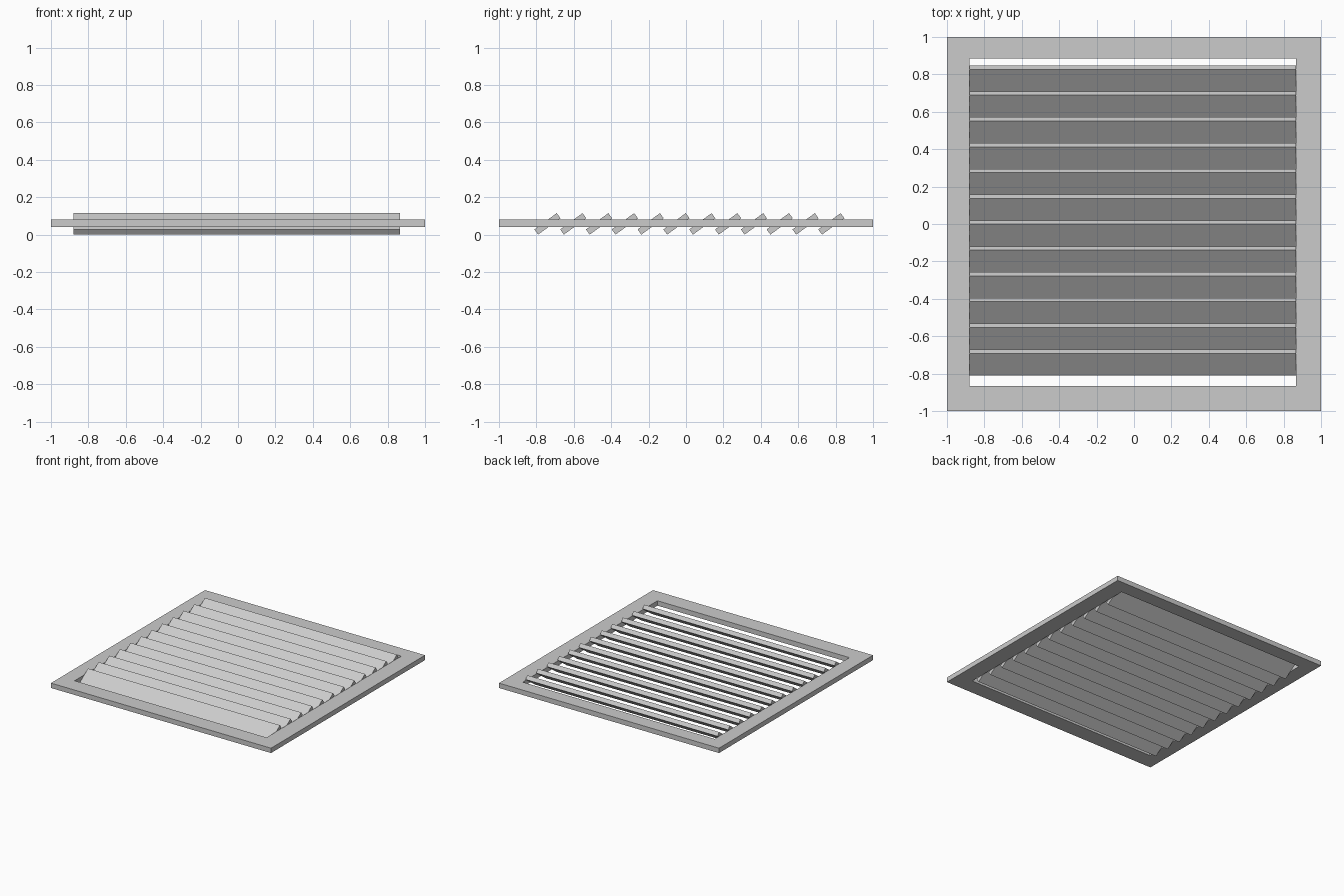
import bpy, bmesh, math

if "Cube" in bpy.data.objects:
    bpy.data.objects.remove(bpy.data.objects["Cube"])

def extrude_mesh(name, bm):
    bmesh.ops.recalc_face_normals(bm, faces=bm.faces)
    me = bpy.data.meshes.new(name)
    bm.to_mesh(me)
    bm.free()
    ob = bpy.data.objects.new(name, me)
    bpy.context.collection.objects.link(ob)
    return ob

# Flat rectangular frame with an open middle
Z0, Z1 = 0.04, 0.08
X0, X1, Y0, Y1 = -0.88, 0.865, -0.865, 0.885
outer = [(-1, -1), (1, -1), (1, 1), (-1, 1)]
inner = [(X0, Y0), (X1, Y0), (X1, Y1), (X0, Y1)]
bm = bmesh.new()
rings = [[bm.verts.new((x, y, z)) for x, y in loop]
         for loop, z in ((outer, Z0), (outer, Z1), (inner, Z1), (inner, Z0))]
for k in range(4):
    a, b = rings[k], rings[(k + 1) % 4]
    for i in range(4):
        j = (i + 1) % 4
        bm.faces.new((a[i], a[j], b[j], b[i]))
extrude_mesh("frame", bm)

# Twelve tilted slats, low edge towards the front
COUNT, PITCH, FIRST_Y = 12, 0.138, -0.741
LENGTH, THICK, TILT = 0.148, 0.034, math.radians(36)
half_height = (LENGTH * math.sin(TILT) + THICK * math.cos(TILT)) / 2
for n in range(COUNT):
    bpy.ops.mesh.primitive_cube_add(
        size=1, location=((X0 + X1) / 2, FIRST_Y + n * PITCH, half_height),
        rotation=(TILT, 0, 0))
    slat = bpy.context.object
    slat.name = f"slat_{n + 1}"
    slat.scale = (X1 - X0, LENGTH, THICK)
